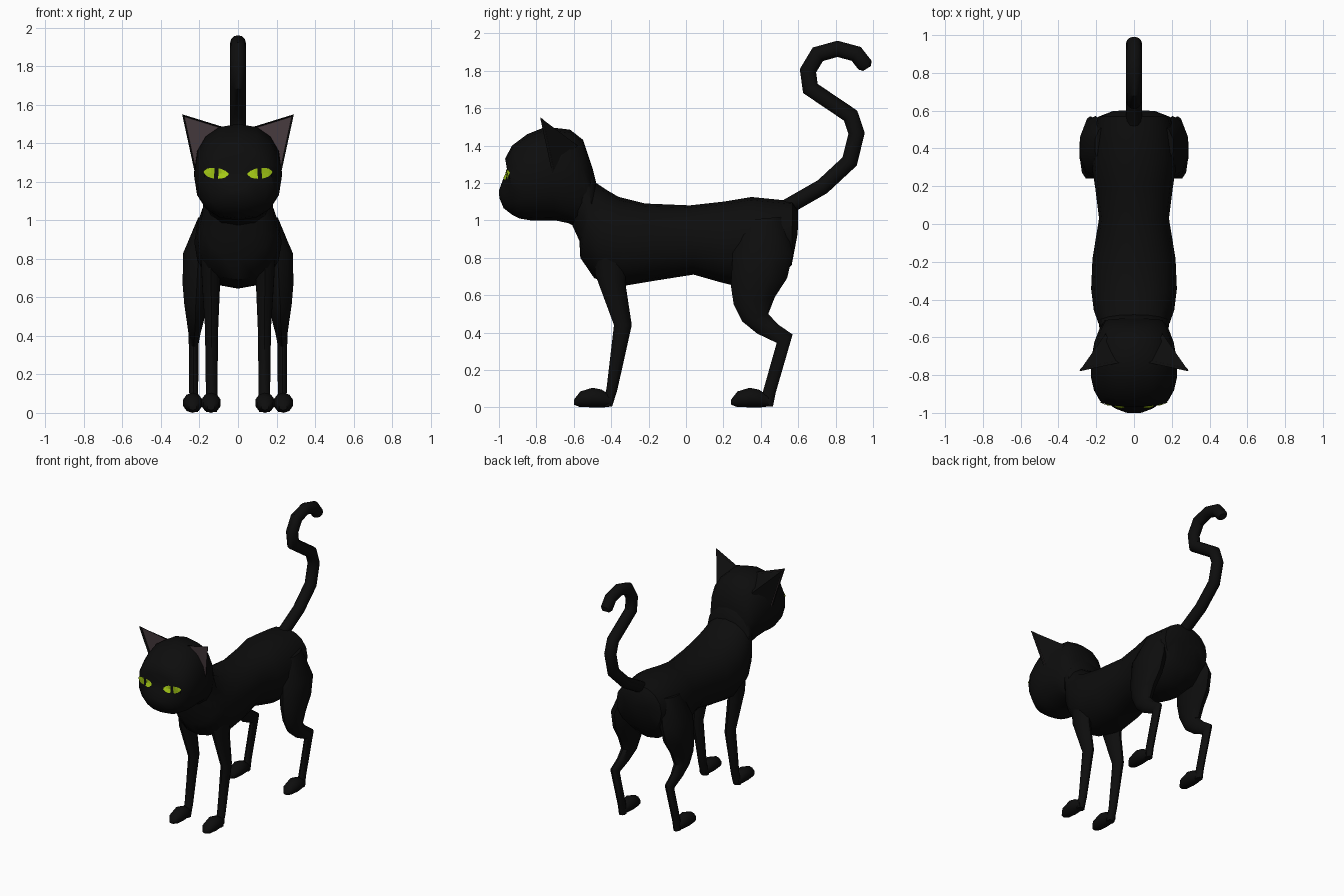
import bpy, bmesh, math
from mathutils import Vector
from mathutils.bvhtree import BVHTree

if "Cube" in bpy.data.objects:
    bpy.data.objects.remove(bpy.data.objects["Cube"])


def material(name, rgb):
    m = bpy.data.materials.new(name)
    m.diffuse_color = (*rgb, 1)
    m.use_nodes = True
    m.node_tree.nodes["Principled BSDF"].inputs["Base Color"].default_value = m.diffuse_color
    return m


BLACK = material("black fur", (0.004, 0.004, 0.004))
INNER = material("inner ear", (0.075, 0.052, 0.058))
GREEN = material("eye green", (0.37, 0.58, 0.008))


def finish(name, bm, mats, smooth=40):
    me = bpy.data.meshes.new(name)
    bm.to_mesh(me)
    bm.free()
    ob = bpy.data.objects.new(name, me)
    bpy.context.collection.objects.link(ob)
    for m in mats:
        me.materials.append(m)
    if smooth:
        bpy.ops.object.select_all(action='DESELECT')
        ob.select_set(True)
        bpy.context.view_layer.objects.active = ob
        bpy.ops.object.shade_smooth_by_angle(angle=math.radians(smooth))
    return ob


def loft(rings, sides=12, power=1.0):
    """Skin rings (ya, za, yb, zb, x centre, half width): a and b are opposite silhouette points."""
    bm = bmesh.new()
    loops = []
    for ya, za, yb, zb, xc, w in rings:
        mid = Vector((xc, (ya + yb) / 2, (za + zb) / 2))
        v = Vector((0, (ya - yb) / 2, (za - zb) / 2))
        loop = []
        for i in range(sides):
            a = 2 * math.pi * i / sides
            c, s = math.cos(a), math.sin(a)
            c = math.copysign(abs(c) ** power, c)
            s = math.copysign(abs(s) ** power, s)
            loop.append(bm.verts.new(mid + v * c + Vector((w * s, 0, 0))))
        loops.append(loop)
    for p, q in zip(loops, loops[1:]):
        for i in range(sides):
            j = (i + 1) % sides
            bm.faces.new((p[i], p[j], q[j], q[i]))
    bm.faces.new(loops[0])
    bm.faces.new(loops[-1])
    bmesh.ops.recalc_face_normals(bm, faces=bm.faces)
    return bm


# torso and neck: top point, bottom point, centre, half width
torso = [(.60, 1.05, .597, .93, 0, .11), (.57, 1.10, .565, .76, 0, .19),
         (.50, 1.11, .46, .66, 0, .215), (.35, 1.125, .28, .645, 0, .225),
         (.20, 1.10, .18, .67, 0, .205), (.02, 1.08, .04, .71, 0, .185),
         (-.22, 1.09, -.15, .68, 0, .22), (-.36, 1.125, -.33, .65, 0, .227),
         (-.42, 1.16, -.49, .69, 0, .213), (-.48, 1.20, -.565, .80, 0, .19),
         (-.50, 1.28, -.57, .89, 0, .18), (-.58, 1.36, -.62, 1.0, 0, .15)]
finish("torso", loft(torso, 16, .92), [BLACK])

# head, nose to nape
head = [(-1.0, 1.16, -.998, 1.12, 0, .04), (-.978, 1.22, -.975, 1.065, 0, .10),
        (-.955, 1.265, -.93, 1.03, 0, .148), (-.967, 1.33, -.89, 1.01, 0, .185),
        (-.93, 1.40, -.83, 1.0, 0, .212), (-.85, 1.46, -.77, 1.0, 0, .228),
        (-.75, 1.50, -.70, 1.0, 0, .228), (-.62, 1.485, -.63, .985, 0, .21),
        (-.55, 1.43, -.58, .96, 0, .187), (-.50, 1.28, -.53, 1.0, 0, .16)]
bm = loft(head, 16, .88)
surface = BVHTree.FromBMesh(bm)
finish("head", bm, [BLACK])

# tail: round tube along a curled path
path = [Vector(p) for p in [(.52, 1.06), (.73, 1.18), (.875, 1.315), (.912, 1.465), (.88, 1.56),
                            (.665, 1.705), (.652, 1.80), (.705, 1.888), (.81, 1.917),
                            (.91, 1.89), (.957, 1.83), (.968, 1.812)]]
tail = []
for i, p in enumerate(path):
    d0 = (p - path[max(i - 1, 0)] if i else path[1] - p).normalized()
    d1 = (path[i + 1] - p).normalized() if i < len(path) - 1 else d0
    d = (d0 + d1).normalized()
    r = .025 if i == len(path) - 1 else .042
    n = Vector((-d.y, d.x)) * r / max(d.dot(d0), .8)
    tail.append((p.x + n.x, p.y + n.y, p.x - n.x, p.y - n.y, 0, r))
finish("tail", loft(tail), [BLACK])

# legs: front point, back point, side offset, half width
front_leg = [(-.50, .95, -.30, .92, .14, .06), (-.485, .71, -.325, .67, .14, .05),
             (-.385, .44, -.29, .44, .137, .036), (-.425, .10, -.368, .09, .137, .031),
             (-.45, .005, -.395, .005, .137, .03)]
hind_leg = [(.31, 1.0, .52, 1.02, .15, .06), (.25, .83, .572, .82, .205, .085),
            (.24, .65, .54, .69, .214, .077), (.255, .55, .475, .59, .22, .062),
            (.30, .46, .44, .50, .222, .046), (.38, .395, .49, .445, .226, .033),
            (.485, .345, .57, .39, .23, .027), (.41, .08, .48, .08, .23, .024),
            (.40, .005, .465, .005, .23, .024)]
paw = [(-.6, .04, -.6, .015, 0, .02), (-.565, .085, -.57, .003, 0, .043),
       (-.50, .105, -.50, 0, 0, .053), (-.45, .095, -.44, 0, 0, .044),
       (-.40, .06, -.40, .005, 0, .028)]

for side, s in (("right", 1), ("left", -1)):
    for name, leg, px, py in (("front", front_leg, .14, 0), ("hind", hind_leg, .235, .84)):
        finish(f"{name}_leg_{side}", loft([(*r[:4], r[4] * s, r[5]) for r in leg], 10), [BLACK])
        foot = [(a + py, b, c + py, d, px * s, w) for a, b, c, d, _, w in paw]
        finish(f"{name}_paw_{side}", loft(foot, 10), [BLACK])

    # ear: pyramid with a sunken inner face
    bm = bmesh.new()
    tip, top, low, back = [bm.verts.new((x * s, y, z)) for x, y, z in
                           [(.29, -.78, 1.55), (.08, -.735, 1.485), (.225, -.715, 1.25),
                            (.15, -.58, 1.40)]]
    front = bm.faces.new((tip, top, low))
    for tri in ((tip, top, back), (tip, low, back), (top, low, back)):
        bm.faces.new(tri)
    bmesh.ops.recalc_face_normals(bm, faces=bm.faces)
    bmesh.ops.inset_individual(bm, faces=[front], thickness=.014, depth=-.012)
    front.material_index = 1
    finish(f"ear_{side}", bm, [BLACK, INNER], 0)

    # eye: thin plate laid on the head, with a slit pupil
    bm = bmesh.new()
    cols = []
    for t in (-1, -.75, -.45, -.17, .17, .45, .75, 1):
        h = .029 * math.sqrt(max(1 - t * t, .03))
        col = []
        for k in (-1, 0, 1):
            start = Vector(((.112 + .062 * t) * s, -2, 1.243 + .006 * t + h * k))
            hit, nor, _, _ = surface.ray_cast(start, Vector((0, 1, 0)))
            if nor.y > 0:
                nor = -nor
            col.append(bm.verts.new(hit + nor * .006))
        cols.append(col)
    for i, (p, q) in enumerate(zip(cols, cols[1:])):
        for k in range(2):
            f = bm.faces.new((p[k], q[k], q[k + 1], p[k + 1]))
            f.material_index = 1 if i == 3 else 0
            f.normal_update()
            if f.normal.y > 0:
                f.normal_flip()
    finish(f"eye_{side}", bm, [GREEN, BLACK], 0)
